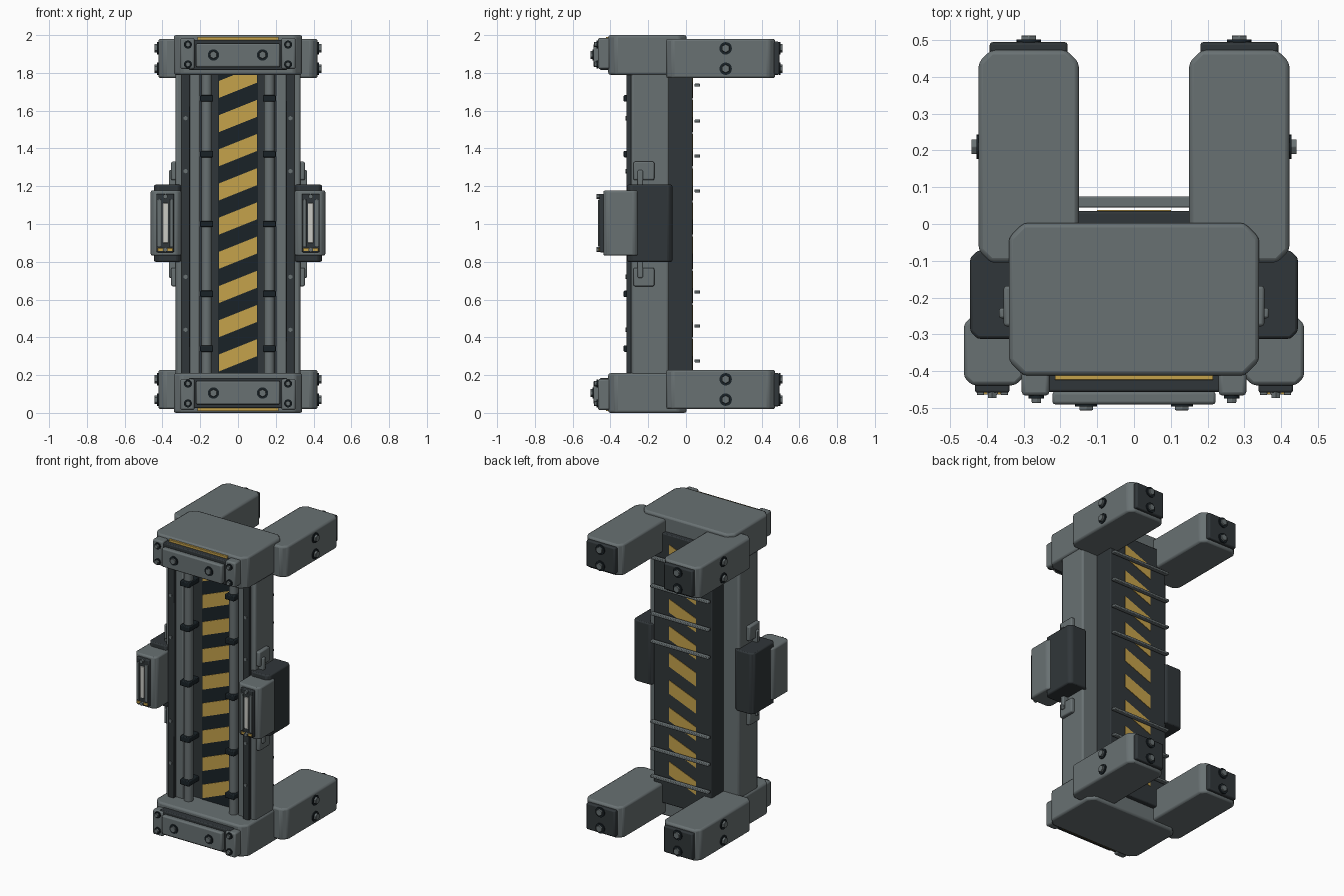
import bpy, bmesh
from mathutils import Vector, Matrix

if "Cube" in bpy.data.objects:
    bpy.data.objects.remove(bpy.data.objects["Cube"])


def material(name, rgb):
    m = bpy.data.materials.new(name)
    m.diffuse_color = (*rgb, 1)
    m.use_nodes = True
    m.node_tree.nodes["Principled BSDF"].inputs["Base Color"].default_value = m.diffuse_color
    return m


GREY = material("grey_metal", (0.14, 0.165, 0.17))
DARK = material("dark_metal", (0.03, 0.037, 0.041))
BLACK = material("black_panel", (0.01, 0.016, 0.02))
GOLD = material("warning_yellow", (0.56, 0.36, 0.07))
LIGHT = material("pale_light", (0.6, 0.6, 0.56))


def finish(name, bm, mat, bevel=0):
    bmesh.ops.recalc_face_normals(bm, faces=bm.faces)
    me = bpy.data.meshes.new(name)
    bm.to_mesh(me)
    bm.free()
    me.materials.append(mat)
    ob = bpy.data.objects.new(name, me)
    bpy.context.collection.objects.link(ob)
    if bevel:
        b = ob.modifiers.new("edge_bevel", 'BEVEL')
        b.width, b.segments, b.limit_method = bevel, 2, 'ANGLE'
    return ob


def box(name, x, y, z, mat=GREY, bevel=0.006, chamfer=0):
    """Box from ranges, with optional plan-corner chamfer."""
    bm = bmesh.new()
    bmesh.ops.create_cube(bm, size=1)
    for v in bm.verts:
        v.co = Vector([(r[0] + r[1]) / 2 + c * abs(r[1] - r[0])
                       for r, c in zip((x, y, z), v.co)])
    if chamfer:
        up = [e for e in bm.edges
              if abs(e.verts[0].co.z - e.verts[1].co.z) > 1e-5]
        bmesh.ops.bevel(bm, geom=up, offset=chamfer, segments=1,
                        affect='EDGES', profile=0.5)
    return finish(name, bm, mat, bevel)


def rod(name, a, b, r, mat=GREY, sides=20, bevel=0):
    a, b = Vector(a), Vector(b)
    d = b - a
    bm = bmesh.new()
    m = Matrix.Translation((a + b) / 2) @ d.to_track_quat('Z', 'Y').to_matrix().to_4x4()
    bmesh.ops.create_cone(bm, cap_ends=True, segments=sides, radius1=r,
                          radius2=r, depth=d.length, matrix=m)
    return finish(name, bm, mat, bevel)


def bolt(name, p, n, r, h=0.013):
    """Hex head on a dark washer, pointing along n."""
    p, n = Vector(p), Vector(n)
    rod(name + "_washer", p - n * 0.004, p + n * 0.004, r, BLACK)
    rod(name + "_head", p, p + n * h, r * 0.7, GREY, 6, 0.002)


def stripes(name, y):
    """Slanted warning stripes on a vertical panel."""
    bm = bmesh.new()
    for k in range(9):
        z = 0.22 + 0.181 * k
        q = [(-0.1, z), (0.1, z + 0.08), (0.1, z + 0.17), (-0.1, z + 0.09)]
        f = bm.faces.new([bm.verts.new((px, y, pz)) for px, pz in q])
        e = bmesh.ops.extrude_face_region(bm, geom=[f])
        bmesh.ops.translate(bm, vec=(0, 0.004, 0), verts=[
            v for v in e['geom'] if isinstance(v, bmesh.types.BMVert)])
    finish(name, bm, GOLD)


# Central column: core, striped panels, back ladder bars
box("core_panel", (-0.215, 0.215), (-0.225, 0.035), (0.1, 1.9), DARK)
box("front_stripe_panel", (-0.105, 0.105), (-0.23, -0.2), (0.15, 1.85), BLACK, 0)
stripes("front_stripes", -0.234)
stripes("back_stripes", 0.034)
for z in (0.275, 0.46, 0.64, 1.175, 1.36, 1.545, 1.735):
    box("back_bar", (-0.215, 0.215), (0.045, 0.075), (z - 0.008, z + 0.008), GREY, 0.004)


def mz(top, z):
    """Mirror a height range about the middle for the bottom end."""
    return z if top else (2 - z[1], 2 - z[0])


for top in (True, False):
    end = "top" if top else "bottom"
    # End cap with front plates
    box(end + "_cap", (-0.34, 0.34), (-0.412, 0.003), mz(top, (1.79, 2.0)), GREY, 0.012, 0.04)
    box(end + "_trim_strip", (-0.215, 0.215), (-0.424, -0.40), mz(top, (1.95, 1.99)), GOLD, 0.002)
    box(end + "_back_plate", (-0.26, 0.26), (-0.456, -0.40), mz(top, (1.815, 1.975)), DARK)
    box(end + "_face_plate", (-0.222, 0.222), (-0.49, -0.455), mz(top, (1.83, 1.955)), GREY, 0.008)
    for s in (-1, 1):
        zc = 1.895 if top else 0.105
        bolt(end + "_face_bolt", (s * 0.13, -0.492, zc), (0, -1, 0), 0.03, 0.014)
        xs = sorted((s * 0.23, s * 0.305))
        box(end + "_side_block", xs, (-0.466, -0.40), mz(top, (1.82, 1.985)), GREY, 0.01)
        for z in (1.845, 1.95):
            z = z if top else 2 - z
            bolt(end + "_block_bolt", (s * 0.265, -0.47, z), (0, -1, 0), 0.021, 0.016)
        # Rear arm with dark end and bolts
        xs = sorted((s * 0.15, s * 0.422))
        box(end + "_arm", xs, (-0.105, 0.472), mz(top, (1.772, 1.98)), GREY, 0.012, 0.033)
        xs = sorted((s * 0.18, s * 0.392))
        box(end + "_arm_end", xs, (0.46, 0.494), mz(top, (1.79, 1.965)), DARK, 0.008)
        for z in (1.822, 1.93):
            z = z if top else 2 - z
            bolt(end + "_arm_end_bolt", (s * 0.286, 0.497, z), (0, 1, 0), 0.033, 0.015)
            bolt(end + "_arm_side_bolt", (s * 0.424, 0.21, z), (s, 0, 0), 0.033, 0.018)

for s in (-1, 1):
    def sx(a, b):
        return sorted((s * a, s * b))
    # Side column with inset rail
    box("side_column", sx(0.2, 0.33), (-0.29, -0.09), (0.1, 1.9), GREY, 0.012)
    box("front_rail", sx(0.255, 0.30), (-0.315, -0.28), (0.15, 1.85), DARK, 0.005)
    for z in (0.44, 0.72, 1.28, 1.56):
        rod("rail_bolt", (s * 0.277, -0.31, z), (s * 0.277, -0.32, z), 0.012, GREY, 6)
    # Front pipe and clips
    rod("front_pipe", (s * 0.166, -0.283, 0.15), (s * 0.166, -0.283, 1.85), 0.028)
    for z in (0.34, 0.63, 1.0, 1.37, 1.665):
        box("pipe_clip", sx(0.132, 0.2), (-0.33, -0.22), (z - 0.017, z + 0.017), BLACK, 0.005)
    # Side equipment box
    box("side_housing", sx(0.30, 0.445), (-0.312, -0.072), (0.80, 1.208), DARK, 0.008, 0.02)
    box("lamp_housing", sx(0.30, 0.462), (-0.438, -0.25), (0.832, 1.178), GREY, 0.01, 0.022)
    box("lamp_frame", sx(0.338, 0.432), (-0.458, -0.43), (0.85, 1.16), DARK, 0.006)
    for x in (0.352, 0.417):
        box("lamp_side_trim", sx(x - 0.01, x + 0.01), (-0.465, -0.45), (0.88, 1.13), GREY, 0.003)
    box("lamp_strip", sx(0.370, 0.399), (-0.464, -0.45), (0.90, 1.11), LIGHT, 0.003)
    box("lamp_base_trim", sx(0.345, 0.425), (-0.463, -0.45), (0.856, 0.872), GOLD, 0.002)
    for z in (0.864, 1.146):
        rod("lamp_bolt", (s * 0.385, -0.455, z), (s * 0.385, -0.473, z), 0.013, GREY, 6)
    # Brackets above and below the equipment box
    for top in (True, False):
        box("bracket_plate", sx(0.32, 0.354), (-0.278, -0.168), mz(top, (1.232, 1.33)), GREY, 0.008)
        box("bracket_link", sx(0.32, 0.366), (-0.256, -0.228), mz(top, (1.17, 1.285)), GREY, 0.006)

# Smooth the curved parts, keep hard edges
for ob in bpy.context.scene.objects:
    ob.select_set(True)
    bpy.context.view_layer.objects.active = ob
bpy.ops.object.shade_smooth_by_angle()
